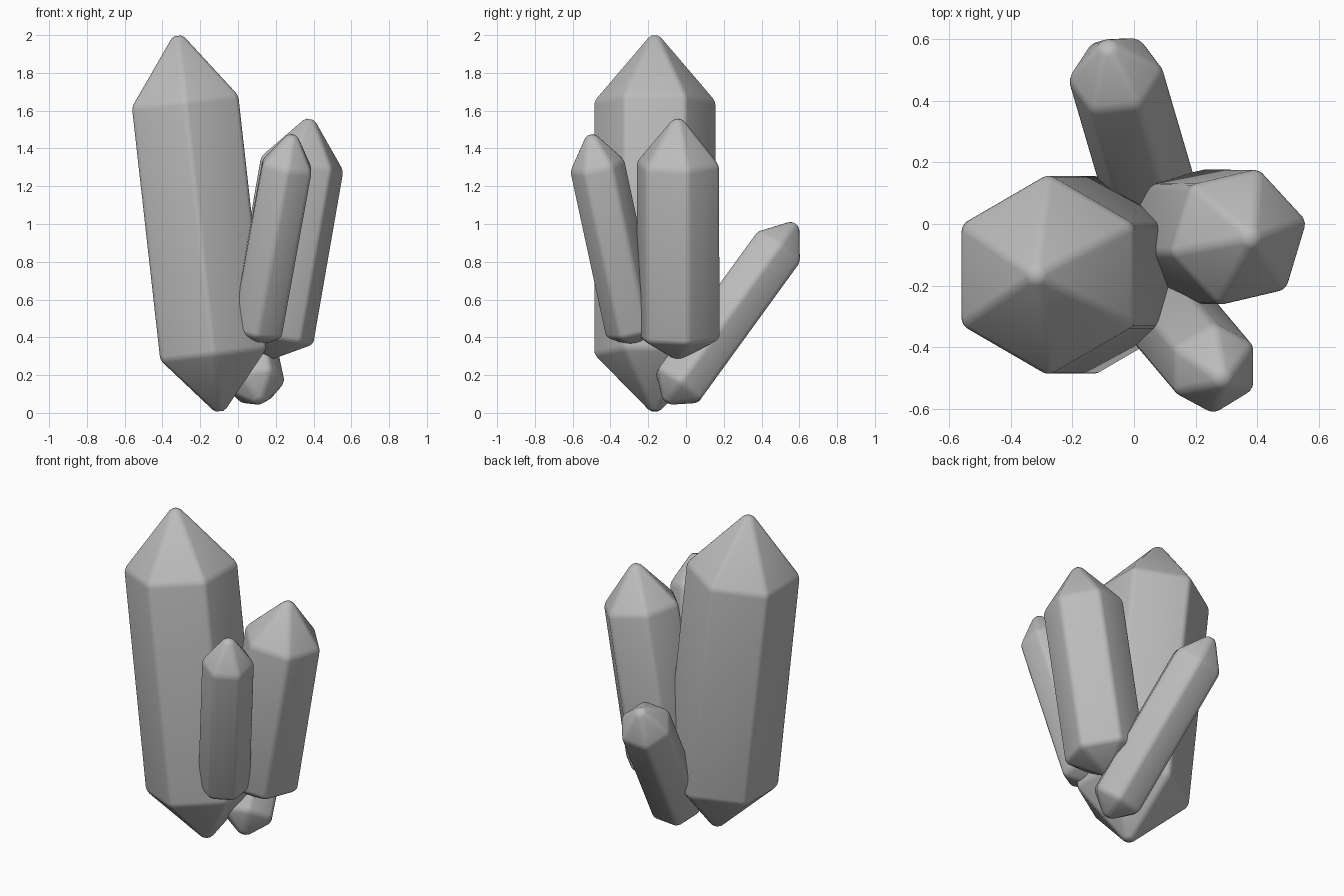
import bpy
import bmesh
from math import cos, sin, radians, tau
from mathutils import Vector

cube = bpy.data.objects.get("Cube")
if cube:
    bpy.data.objects.remove(cube, do_unlink=True)

# Single grey stone material
stone = bpy.data.materials.new("grey_stone")
stone.use_nodes = True
GREY = (0.5, 0.5, 0.5, 1.0)
stone.diffuse_color = GREY
stone.node_tree.nodes["Principled BSDF"].inputs["Base Color"].default_value = GREY


def crystal(name, low, high, radius, low_cap, high_cap, turn, soften=0.02):
    """Six-sided prism between two ring centres, pointed at both ends."""
    low, high = Vector(low), Vector(high)
    axis = (high - low).normalized()
    u = Vector((1, 0, 0))
    u = (u - axis * u.dot(axis)).normalized()
    v = axis.cross(u)

    bm = bmesh.new()

    def ring(centre):
        angles = [radians(turn) + tau * i / 6 for i in range(6)]
        return [bm.verts.new(centre + radius * (u * cos(a) + v * sin(a))) for a in angles]

    bottom, top = ring(low), ring(high)
    foot = bm.verts.new(low - axis * low_cap)
    tip = bm.verts.new(high + axis * high_cap)
    for i in range(6):
        j = (i + 1) % 6
        bm.faces.new((bottom[i], bottom[j], top[j], top[i]))
        bm.faces.new((top[i], top[j], tip))
        bm.faces.new((bottom[j], bottom[i], foot))

    # Rounded edges with soft shading
    bmesh.ops.bevel(bm, geom=list(bm.edges), offset=soften, segments=3,
                    profile=0.5, affect='EDGES', clamp_overlap=True)
    bmesh.ops.recalc_face_normals(bm, faces=list(bm.faces))
    for face in bm.faces:
        face.smooth = True

    mesh = bpy.data.meshes.new(name)
    bm.to_mesh(mesh)
    bm.free()
    mesh.materials.append(stone)
    obj = bpy.data.objects.new(name, mesh)
    bpy.context.collection.objects.link(obj)
    return obj


# The cluster: one tall crystal and three smaller ones leaning outwards
crystal("tall_crystal", (-0.13, -0.165, 0.31), (-0.28, -0.165, 1.65),
        0.327, 0.335, 0.385, 30)
crystal("left_crystal", (0.18, -0.04, 0.40), (0.34, -0.043, 1.32),
        0.232, 0.13, 0.275, 13)
crystal("front_crystal", (0.10, -0.28, 0.43), (0.26, -0.47, 1.31),
        0.152, 0.09, 0.21, 30)
crystal("back_crystal", (0.095, -0.043, 0.142), (-0.06, 0.485, 0.87),
        0.16, 0.13, 0.20, 0)
